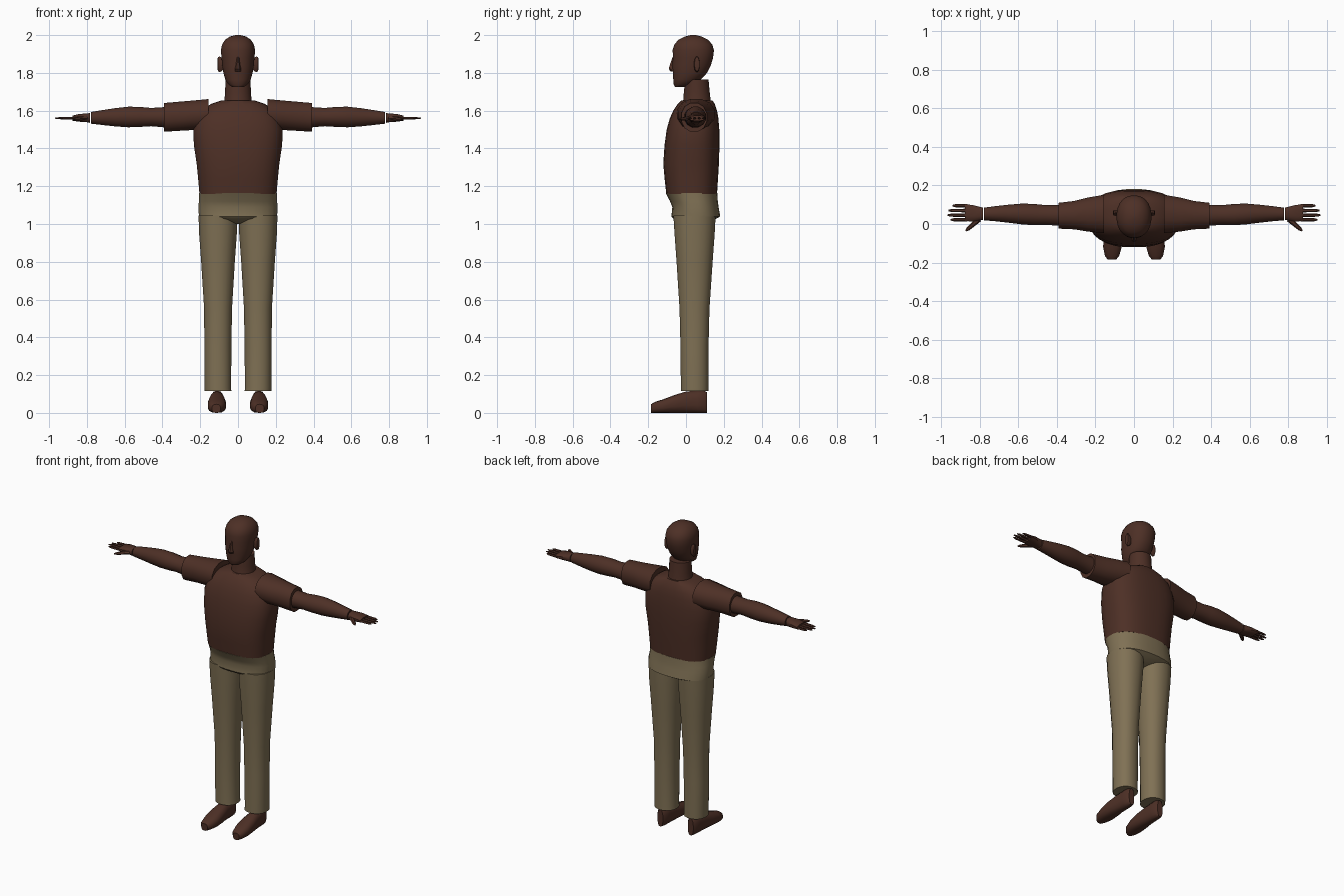
import bpy, bmesh, math
from mathutils import Vector


def material(name, rgb):
    m = bpy.data.materials.new(name)
    m.diffuse_color = (*rgb, 1)
    return m


BROWN = material("dark brown", (0.075, 0.029, 0.019))
KHAKI = material("khaki", (0.215, 0.165, 0.09))


def finish(bm, name, mat, angle=40):
    bmesh.ops.recalc_face_normals(bm, faces=bm.faces)
    me = bpy.data.meshes.new(name)
    bm.to_mesh(me)
    bm.free()
    me.materials.append(mat)
    ob = bpy.data.objects.new(name, me)
    bpy.context.collection.objects.link(ob)
    bpy.ops.object.select_all(action='DESELECT')
    ob.select_set(True)
    bpy.context.view_layer.objects.active = ob
    bpy.ops.object.shade_smooth_by_angle(angle=math.radians(angle))
    return ob


def loft(name, rings, mat, axis='Z', n=20, power=2.0, side=1):
    """Rings are (position, a0, a1, b0, b1): extents across the chosen axis."""
    bm = bmesh.new()
    loops = []
    for p, a0, a1, b0, b1 in rings:
        loop = []
        for i in range(n):
            t = 2 * math.pi * (i + 0.5) / n
            c, s = math.cos(t), math.sin(t)
            a = (a0 + a1) / 2 + (a1 - a0) / 2 * math.copysign(abs(c) ** (2 / power), c)
            b = (b0 + b1) / 2 + (b1 - b0) / 2 * math.copysign(abs(s) ** (2 / power), s)
            co = {'Z': (a, b, p), 'X': (p, a, b), 'Y': (a, p, b)}[axis]
            loop.append(bm.verts.new((co[0] * side, co[1], co[2])))
        loops.append(loop)
    for l0, l1 in zip(loops, loops[1:]):
        for i in range(n):
            j = (i + 1) % n
            bm.faces.new((l0[i], l0[j], l1[j], l1[i]))
    bm.faces.new(loops[0])
    bm.faces.new(loops[-1])
    return finish(bm, name, mat)


def taper(name, start, end, r0, r1, flat, mat, side):
    """Slim digit between two points, flattened in height."""
    a, b = Vector(start), Vector(end)
    across = (b - a).cross(Vector((0, 0, 1))).normalized()
    bm = bmesh.new()
    loops = []
    for f, r in ((0, r0), (0.8, (r0 + r1) / 2), (1, r1 * 0.6)):
        c = a.lerp(b, f)
        loops.append([])
        for i in range(6):
            t = math.pi * i / 3
            v = c + across * r * math.cos(t) + Vector((0, 0, r * flat * math.sin(t)))
            loops[-1].append(bm.verts.new((v.x * side, v.y, v.z)))
    for l0, l1 in zip(loops, loops[1:]):
        for i in range(6):
            j = (i + 1) % 6
            bm.faces.new((l0[i], l0[j], l1[j], l1[i]))
    bm.faces.new(loops[0])
    bm.faces.new(loops[-1])
    finish(bm, name, mat)


def sym(rows):
    """Expand (z, half width, front, back) to full rings."""
    return [(z, -w, w, f, b) for z, w, f, b in rows]


# Head, neck, nose
loft("head", sym([
    (1.725, .030, -.058, .00), (1.74, .052, -.066, .035), (1.765, .068, -.068, .08),
    (1.80, .078, -.070, .112), (1.84, .084, -.074, .132), (1.88, .088, -.069, .144),
    (1.92, .091, -.072, .149), (1.95, .085, -.062, .140), (1.975, .069, -.042, .118),
    (1.992, .044, -.008, .085), (2.0, .014, .025, .052)]), BROWN, n=24, power=2.2)
loft("nose", sym([
    (1.808, .016, -.082, -.05), (1.82, .018, -.093, -.05),
    (1.845, .011, -.086, -.05), (1.885, .008, -.071, -.05)]), BROWN, n=8)
loft("neck", sym([
    (1.60, .085, -.03, .14), (1.65, .073, -.016, .132),
    (1.70, .069, -.012, .126), (1.765, .067, -.005, .12)]), BROWN)

# Shirt body
loft("shirt_body", sym([
    (1.16, .205, -.105, .165), (1.24, .212, -.114, .17), (1.32, .22, -.121, .175),
    (1.42, .235, -.114, .178), (1.50, .237, -.103, .177), (1.56, .222, -.086, .172),
    (1.60, .195, -.068, .165), (1.635, .145, -.045, .153), (1.655, .085, -.025, .14)]),
    BROWN, n=28, power=2.6)

# Trouser hips
loft("trouser_hips", sym([
    (1.163, .207, -.108, .167), (1.12, .208, -.085, .169), (1.09, .211, -.073, .173),
    (1.04, .208, -.078, .182), (1.03, .185, -.070, .165), (1.012, .12, -.04, .13),
    (1.0, .06, .0, .09)]), KHAKI, n=28, power=2.4)

for side, tag in ((1, "left"), (-1, "right")):
    # Ear
    loft(tag + "_ear", [
        (.078, .045, .068, 1.815, 1.875), (.096, .042, .073, 1.802, 1.888),
        (.106, .045, .072, 1.808, 1.885), (.108, .05, .067, 1.82, 1.875)],
        BROWN, axis='X', n=12, side=side)

    # Sleeve and arm
    loft(tag + "_sleeve", [
        (.155, -.05, .155, 1.50, 1.664), (.24, -.042, .14, 1.495, 1.656),
        (.31, -.03, .122, 1.491, 1.650), (.393, -.026, .112, 1.486, 1.643)],
        BROWN, axis='X', n=12, power=2.2, side=side)
    loft(tag + "_arm", [
        (.37, -.012, .102, 1.508, 1.622), (.46, -.006, .100, 1.516, 1.616),
        (.52, -.008, .106, 1.512, 1.622), (.58, -.004, .108, 1.510, 1.623),
        (.65, .005, .102, 1.515, 1.615), (.72, .013, .094, 1.523, 1.604),
        (.778, .018, .086, 1.53, 1.594)], BROWN, axis='X', n=12, side=side)

    # Hand: palm, four fingers, thumb
    loft(tag + "_palm", [
        (.783, .020, .086, 1.535, 1.588), (.80, .018, .090, 1.538, 1.586),
        (.84, .012, .100, 1.541, 1.583), (.877, .014, .104, 1.546, 1.574)],
        BROWN, axis='X', n=12, power=2.6, side=side)
    for k, (y, tip) in enumerate(((.022, .952), (.046, .968), (.070, .964), (.095, .942))):
        taper(f"{tag}_finger_{k + 1}", (.865, y, 1.56), (tip, y, 1.56),
              .0095, .007, .75, BROWN, side)
    taper(tag + "_thumb", (.805, .025, 1.56), (.874, -.036, 1.555), .015, .006, .8, BROWN, side)

    # Trouser leg
    loft(tag + "_trouser_leg", [
        (.115, .034, .177, -.028, .12), (.13, .036, .178, -.028, .12),
        (.35, .034, .179, -.030, .12), (.55, .031, .180, -.035, .125),
        (.80, .016, .196, -.051, .142), (.95, .005, .207, -.062, .153),
        (1.045, .001, .210, -.068, .158)], KHAKI, n=20, power=2.2, side=side)

    # Foot
    loft(tag + "_foot", [
        (-.184, .092, .138, .0, .046), (-.165, .076, .152, .0, .058),
        (-.12, .063, .161, .0, .072), (-.06, .064, .159, .0, .095),
        (.0, .072, .150, .0, .113), (.06, .075, .145, .0, .118),
        (.095, .080, .140, .0, .118), (.11, .09, .13, .0, .11)],
        BROWN, axis='Y', n=14, power=2.5, side=side)
